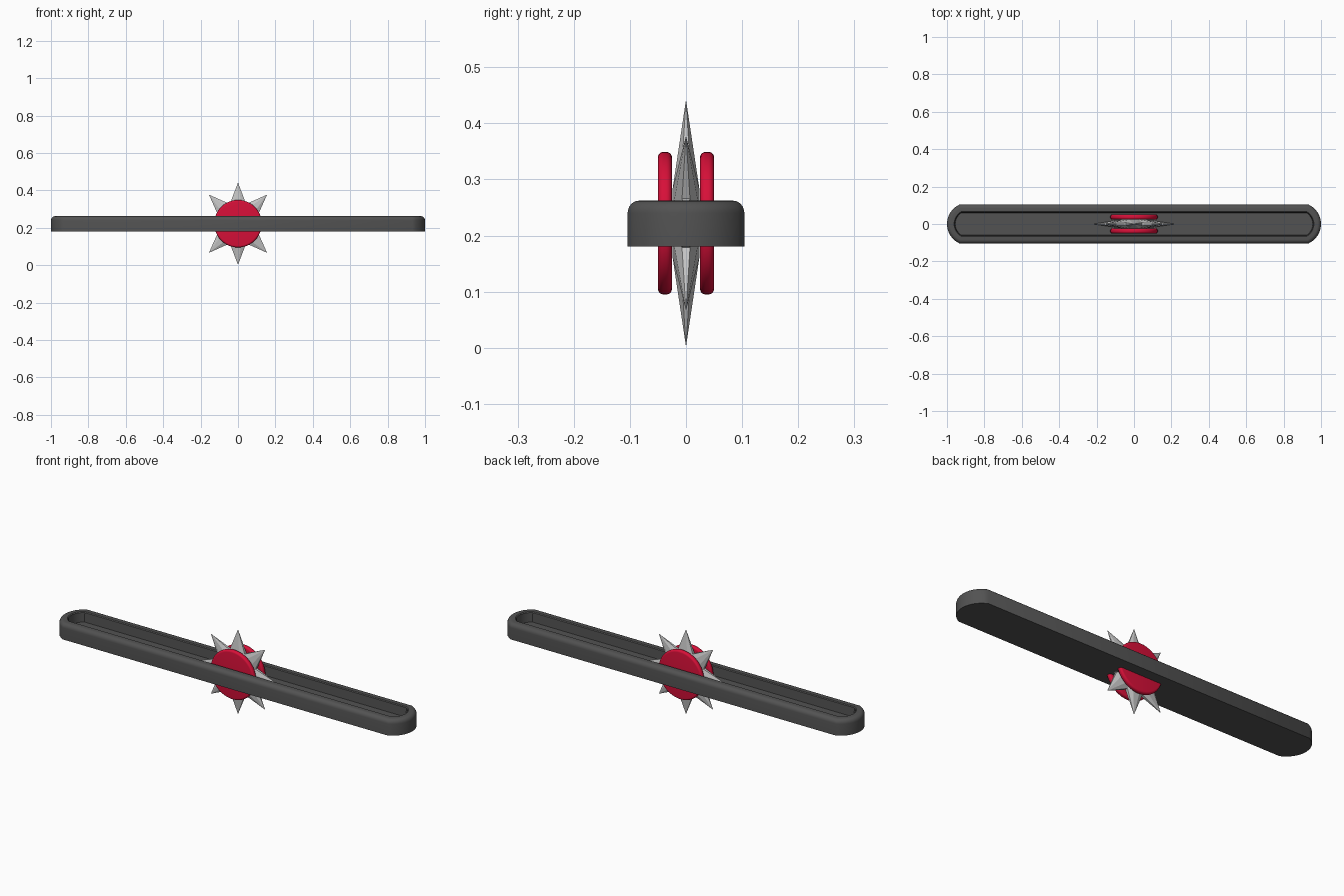
import bpy, bmesh, math
from mathutils import Matrix, Vector

cube = bpy.data.objects.get("Cube")
if cube:
    bpy.data.objects.remove(cube, do_unlink=True)

HUB_Z = 0.222


def material(name, colour):
    mat = bpy.data.materials.new(name)
    mat.use_nodes = True
    mat.diffuse_color = (*colour, 1)
    mat.node_tree.nodes["Principled BSDF"].inputs["Base Color"].default_value = (*colour, 1)
    return mat


def add_object(name, bm, mat, smooth_angle=None):
    bmesh.ops.recalc_face_normals(bm, faces=bm.faces)
    mesh = bpy.data.meshes.new(name)
    bm.to_mesh(mesh)
    bm.free()
    mesh.materials.append(mat)
    obj = bpy.data.objects.new(name, mesh)
    bpy.context.collection.objects.link(obj)
    if smooth_angle:
        bpy.ops.object.select_all(action="DESELECT")
        obj.select_set(True)
        bpy.context.view_layer.objects.active = obj
        bpy.ops.object.shade_smooth_by_angle(angle=math.radians(smooth_angle))
    return obj


def loft(rings):
    """Skin closed rings of points and cap both ends."""
    bm = bmesh.new()
    loops = [[bm.verts.new(p) for p in ring] for ring in rings]
    n = len(loops[0])
    for a, b in zip(loops, loops[1:]):
        for i in range(n):
            j = (i + 1) % n
            bm.faces.new((a[i], a[j], b[j], b[i]))
    bm.faces.new(loops[0])
    bm.faces.new(loops[-1])
    return bm


charcoal = material("charcoal", (0.085, 0.085, 0.085))
red = material("red", (0.68, 0.005, 0.04))
silver = material("silver", (0.55, 0.55, 0.55))


# Long tray with bowed ends and a hollow top
def bar_outline(inset, z, steps=12):
    radius, half = 0.114 - inset, 0.104 - inset
    sweep = math.asin(half / radius)
    points = []
    for side in (1, -1):
        for i in range(steps + 1):
            a = sweep * (2 * i / steps - 1)
            points.append((side * (0.886 + radius * math.cos(a)),
                           side * radius * math.sin(a), z))
    return points


profile = [(0, 0.18), (0, 0.24)]
for i in range(1, 7):
    a = math.radians(15 * i)
    profile.append((0.02 * (1 - math.cos(a)), 0.24 + 0.022 * math.sin(a)))
profile += [(0.038, 0.262), (0.042, 0.258), (0.044, 0.21)]
add_object("long_bar", loft([bar_outline(d, z) for d, z in profile]), charcoal, 35)

# Two round-edged discs, one on each side of the spikes
for name, side in (("front_disc", -1), ("back_disc", 1)):
    rings = []
    for edge, start in ((0.035, -90), (0.040, 0)):
        for i in range(6):
            a = math.radians(start + 18 * i)
            r = 0.117 + 0.01 * math.cos(a)
            y = side * (edge + 0.01 * math.sin(a))
            rings.append([(r * math.cos(t), y, HUB_Z + r * math.sin(t))
                          for t in (math.tau * k / 48 for k in range(48))])
    add_object(name, loft(rings), red, 40)

# Eight flattened faceted spikes radiating from the hub
LENGTH = 0.16
for k in range(8):
    bm = bmesh.new()
    bmesh.ops.create_cone(bm, cap_ends=True, segments=8, radius1=1, radius2=0, depth=LENGTH,
                          matrix=Matrix.Translation((0, 0, 0.06 + LENGTH / 2))
                          @ Matrix.Diagonal((0.066, 0.026, 1, 1))
                          @ Matrix.Rotation(math.pi / 8, 4, "Z"))
    bm.transform(Matrix.Translation((0, 0, HUB_Z))
                 @ Matrix.Rotation(k * math.pi / 4, 4, "Y"))
    add_object(f"spike_{k + 1}", bm, silver)
